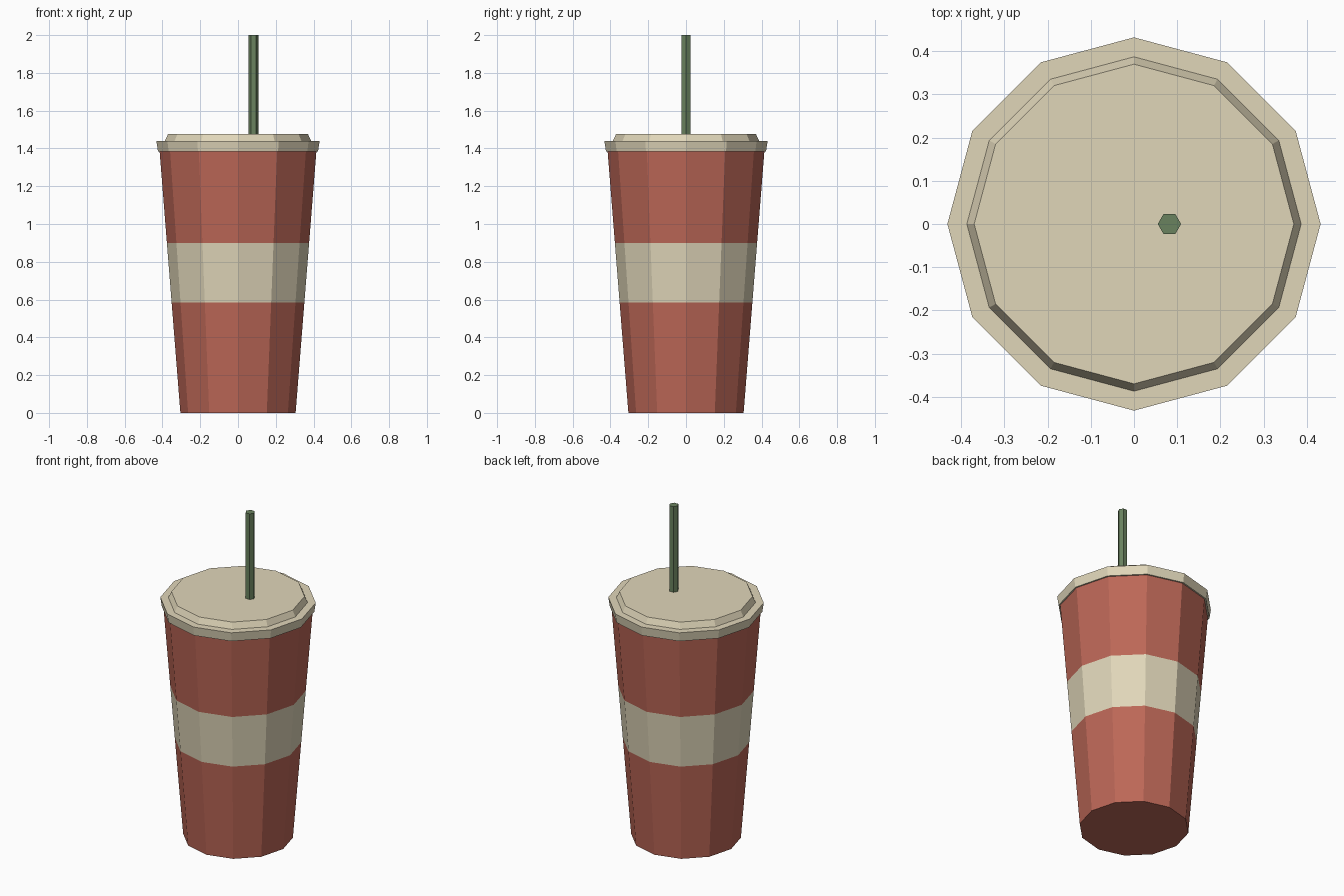
import bpy, bmesh, math

if "Cube" in bpy.data.objects:
    bpy.data.objects.remove(bpy.data.objects["Cube"])


def material(name, srgb):
    lin = [((c / 255 + 0.055) / 1.055) ** 2.4 for c in srgb]
    m = bpy.data.materials.new(name)
    m.diffuse_color = (*lin, 1)
    m.use_nodes = True
    m.node_tree.nodes["Principled BSDF"].inputs["Base Color"].default_value = m.diffuse_color
    return m


red = material("brick red", (188, 103, 87))
cream = material("cream", (224, 214, 185))
green = material("straw green", (106, 130, 95))


def lathe(name, profile, sides, mats, x=0.0, rule=None):
    """Closed faceted solid from (radius, z) rings, capped at both ends."""
    bm = bmesh.new()
    rings = [[bm.verts.new((x + r * math.cos(i * math.tau / sides),
                            r * math.sin(i * math.tau / sides), z))
              for i in range(sides)] for r, z in profile]
    for a, b in zip(rings, rings[1:]):
        for i in range(sides):
            j = (i + 1) % sides
            bm.faces.new((a[i], a[j], b[j], b[i]))
    bm.faces.new(rings[0][::-1])
    bm.faces.new(rings[-1])
    if rule:
        for f in bm.faces:
            f.material_index = rule(f.calc_center_median().z)
    mesh = bpy.data.meshes.new(name)
    bm.to_mesh(mesh)
    bm.free()
    for m in mats:
        mesh.materials.append(m)
    ob = bpy.data.objects.new(name, mesh)
    bpy.context.collection.objects.link(ob)
    return ob


# tapered cup with a cream band around the middle
def cup_radius(z):
    return 0.305 + 0.11 * z / 1.385


lathe("cup", [(cup_radius(z), z) for z in (0, 0.585, 0.9, 1.4)], 12,
      [red, cream], rule=lambda z: 1 if 0.6 < z < 0.89 else 0)

# lid: flared rim with a raised, bevelled top
lathe("lid", [(0.424, 1.385), (0.432, 1.44), (0.387, 1.44), (0.37, 1.477)],
      12, [cream])

# straw standing off-centre in the lid
lathe("straw", [(0.027, 1.46), (0.027, 2.0)], 6, [green], x=0.082)
